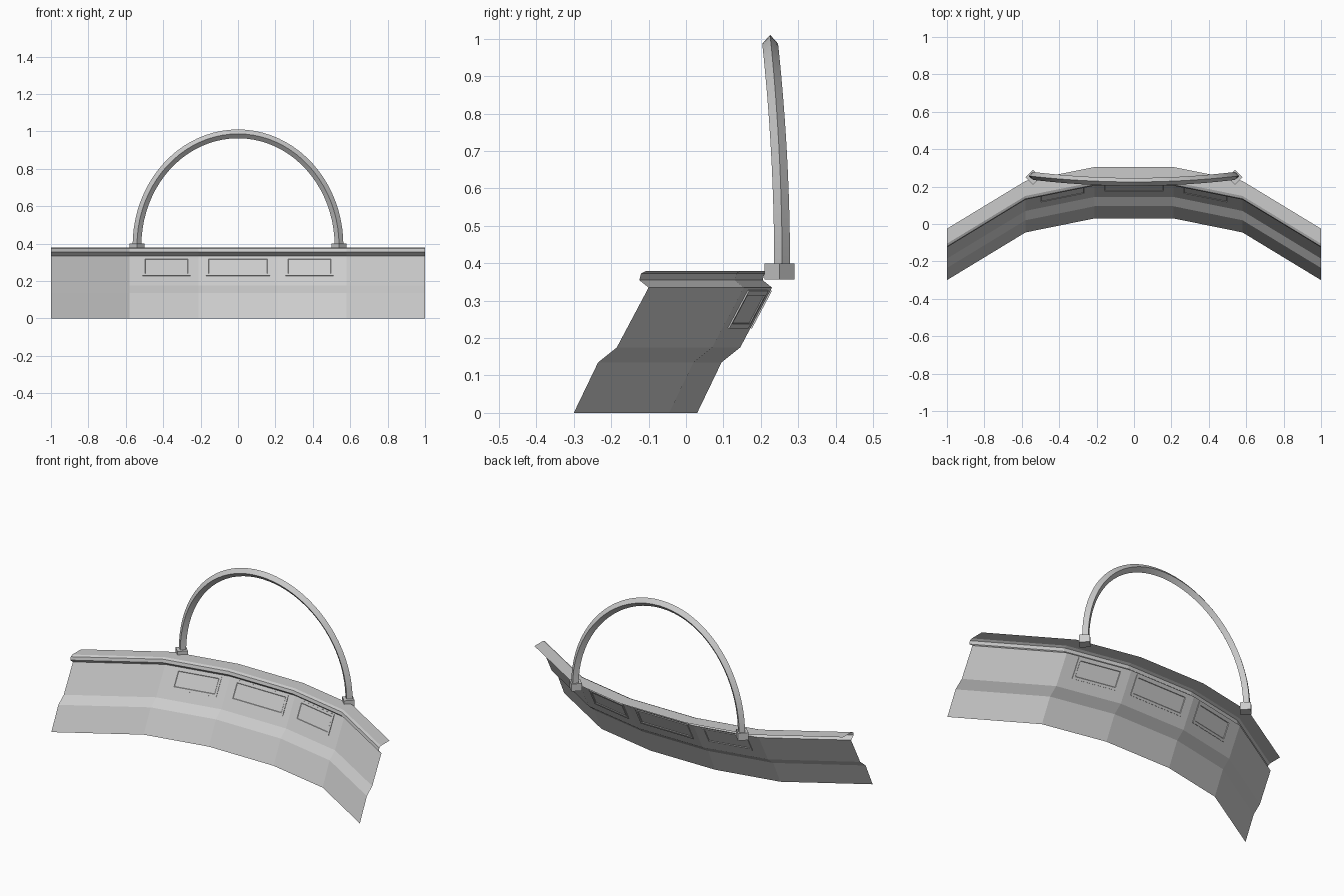
import bpy, bmesh, math
from mathutils import Vector

if "Cube" in bpy.data.objects:
    bpy.data.objects.remove(bpy.data.objects["Cube"])

grey = bpy.data.materials.new("light_grey")
grey.diffuse_color = (0.6, 0.6, 0.6, 1)
grey.use_nodes = True
grey.node_tree.nodes["Principled BSDF"].inputs["Base Color"].default_value = grey.diffuse_color

# plan bend of the wall (x, y shift) and its leaning section (y, z)
PLAN = [(-1, -0.33), (-0.58, -0.075), (-0.21, 0), (0.21, 0), (0.58, -0.075), (1, -0.33)]
WALL = [(0.03, 0), (0.095, 0.135), (0.145, 0.175), (0.23, 0.335)]
RAIL = [(0.23, 0.335), (0.205, 0.355), (0.21, 0.373), (0.225, 0.38), (0.305, 0.38)]


def make(name, bm):
    mesh = bpy.data.meshes.new(name)
    bm.to_mesh(mesh)
    bm.free()
    mesh.materials.append(grey)
    ob = bpy.data.objects.new(name, mesh)
    bpy.context.collection.objects.link(ob)
    return ob


def loft(bm, rings, closed=False):
    rows = [[bm.verts.new(p) for p in ring] for ring in rings]
    for a, b in zip(rows, rows[1:]):
        n = len(a)
        for i in range(n if closed else n - 1):
            j = (i + 1) % n
            bm.faces.new((a[i], b[i], b[j], a[j]))
    return rows


def sweep(name, section):
    bm = bmesh.new()
    loft(bm, [[(x, y + s, z) for y, z in section] for x, s in PLAN])
    return make(name, bm)


# leaning wall and the capping rail with its flat shelf
sweep("wall", WALL)
sweep("rail", RAIL)


def on_wall(x, z):
    """Point on the upper slope of the wall."""
    ax = abs(x)
    s = 0 if ax < 0.21 else -0.075 * (ax - 0.21) / 0.37
    return Vector((x, 0.145 + (z - 0.175) * 0.085 / 0.16 + s, z))


# framed panels, thin plates showing on both sides of the wall
def panel(name, x0, x1, z0=0.227, z1=0.328):
    bm = bmesh.new()

    def rect(m):
        return [on_wall(x, z) for x, z in ((x0 + m, z0 + m), (x1 - m, z0 + m),
                                           (x1 - m, z1 - m), (x0 + m, z1 - m))]
    r = rect(0)
    n = (r[1] - r[0]).cross(r[3] - r[0]).normalized()
    rings = []
    for margin, lift in ((0.014, 0.001), (0.012, 0.003), (0, 0.003)):
        rings.append([p + n * lift for p in rect(margin)])
    for margin, lift in ((0, -0.004), (0.012, -0.004), (0.014, -0.001)):
        rings.append([p + n * lift for p in rect(margin)])
    rows = loft(bm, rings, True)
    bm.faces.new(rows[0])
    bm.faces.new(rows[-1][::-1])
    bmesh.ops.recalc_face_normals(bm, faces=bm.faces)
    make(name, bm)


panel("centre_panel", -0.17, 0.17)
panel("left_panel", -0.51, -0.255)
panel("right_panel", 0.255, 0.51)

# arch: diamond section swept along a half ellipse that bows forward at the top
bm = bmesh.new()
N, R = 40, 0.0235
rings = []
for k in range(N + 1):
    t = math.pi * k / N
    c, s = math.cos(t), math.sin(t)
    p = Vector((0.54 * c, 0.225 + 0.032 * c * c, 0.39 + 0.597 * s))
    out = Vector((c / 0.54, 0, s / 0.597)).normalized()
    side = Vector((0, 1, 0))
    rings.append([p + out * R, p + side * R * 0.9, p - out * R, p - side * R * 0.9])
rows = loft(bm, rings, True)
bm.faces.new(rows[0])
bm.faces.new(rows[-1][::-1])
bmesh.ops.recalc_face_normals(bm, faces=bm.faces)
arch = make("arch", bm)
bpy.context.view_layer.objects.active = arch
arch.select_set(True)
bpy.ops.object.shade_smooth_by_angle(angle=math.radians(30))

# diamond feet under the arch
for name, sx in (("left_foot", -1), ("right_foot", 1)):
    bm = bmesh.new()
    loft_rows = loft(bm, [[(sx * 0.54 + 0.04 * dx, 0.25 + 0.04 * dy, z)
                           for dx, dy in ((1, 0), (0, 1), (-1, 0), (0, -1))]
                          for z in (0.357, 0.4)], True)
    bm.faces.new(loft_rows[0])
    bm.faces.new(loft_rows[1])
    bmesh.ops.recalc_face_normals(bm, faces=bm.faces)
    make(name, bm)
